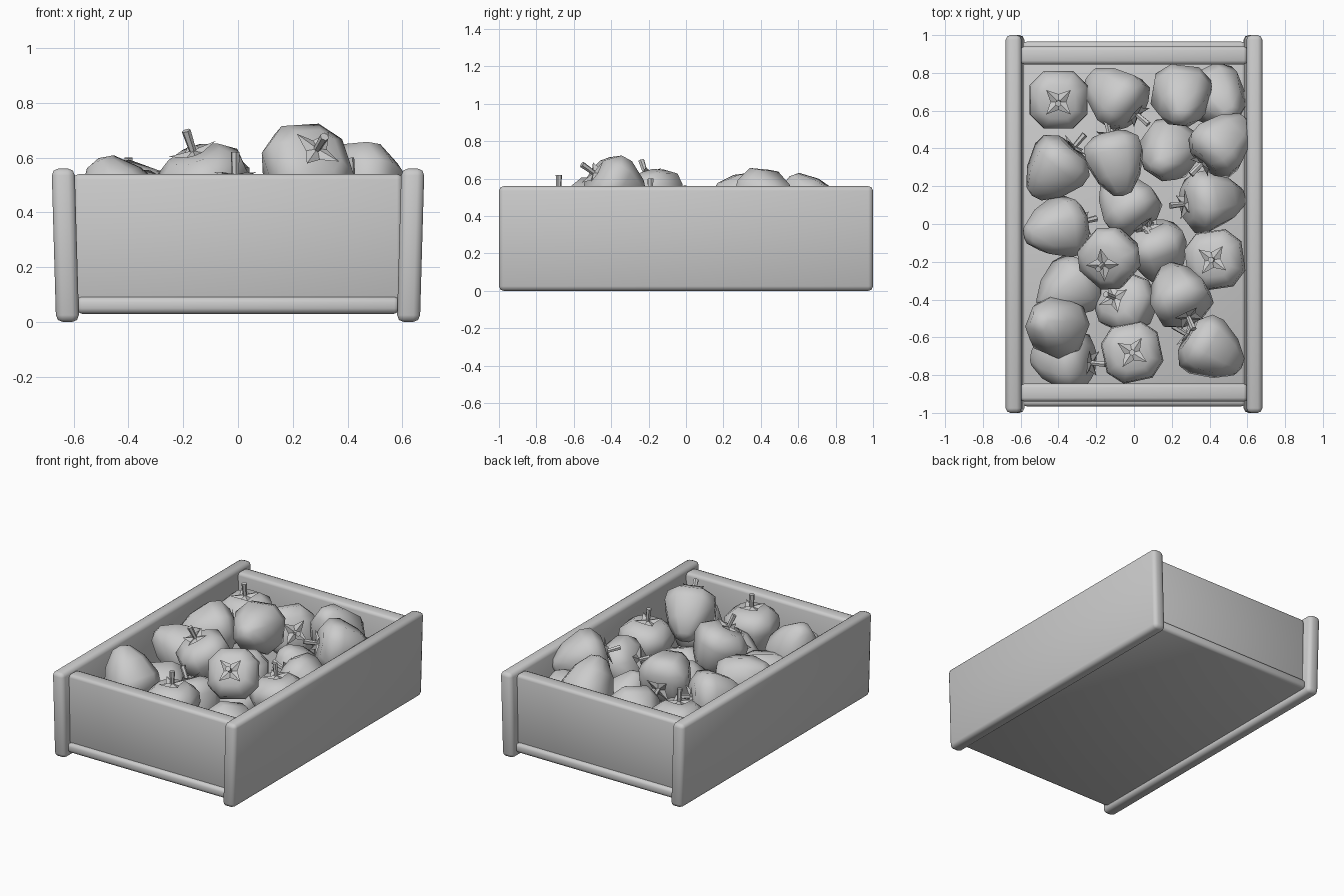
import bpy, bmesh, math
from mathutils import Vector, Matrix

if "Cube" in bpy.data.objects:
    bpy.data.objects.remove(bpy.data.objects["Cube"])


def add_object(name, bm):
    bmesh.ops.recalc_face_normals(bm, faces=bm.faces)
    me = bpy.data.meshes.new(name)
    bm.to_mesh(me)
    bm.free()
    ob = bpy.data.objects.new(name, me)
    bpy.context.collection.objects.link(ob)
    return ob


def smooth(ob, angle):
    bpy.ops.object.select_all(action='DESELECT')
    ob.select_set(True)
    bpy.context.view_layer.objects.active = ob
    bpy.ops.object.shade_smooth_by_angle(angle=math.radians(angle))


def board(name, lo, hi, bevel, lean=0.0, segments=2):
    """Rounded plank between two corners; lean shifts its top along x."""
    lo, hi = Vector(lo), Vector(hi)
    size = hi - lo
    bm = bmesh.new()
    bmesh.ops.create_cube(bm, size=1)
    for v in bm.verts:
        top = v.co.z > 0
        v.co = (lo + hi) / 2 + Vector(a * b for a, b in zip(v.co, size))
        if top:
            v.co.x += lean
    bmesh.ops.bevel(bm, geom=bm.edges[:], offset=bevel, segments=segments,
                    profile=0.5, affect='EDGES')
    ob = add_object(name, bm)
    smooth(ob, 50)
    return ob


# Crate: leaning side boards, end boards and a floor that sticks out at the ends
board("side_board_right", (0.58, -1, 0), (0.664, 1, 0.56), 0.025, 0.016)
board("side_board_left", (-0.664, -1, 0), (-0.58, 1, 0.56), 0.025, -0.016)
board("end_board_front", (-0.6, -0.94, 0.06), (0.6, -0.845, 0.54), 0.02)
board("end_board_back", (-0.6, 0.845, 0.06), (0.6, 0.94, 0.54), 0.02)
board("floor_board", (-0.59, -0.965, 0.03), (0.59, 0.965, 0.092), 0.02)


# Fruit body: squarish eight-sided lathe with a blunt tip, stem end at +z
def ring(bm, r, z):
    angles = [math.radians(90 * k + 45 + s) for k in range(4) for s in (-18, 18)]
    return [bm.verts.new((r * math.cos(a), r * math.sin(a), z)) for a in angles]


def fruit_body():
    bm = bmesh.new()
    profile = [(0.055, -0.185), (0.125, -0.10), (0.172, 0.02),
               (0.165, 0.085), (0.10, 0.135)]
    rings = [ring(bm, r, z) for r, z in profile]
    for a, b in zip(rings, rings[1:]):
        for i in range(8):
            j = (i + 1) % 8
            bm.faces.new((a[i], a[j], b[j], b[i]))
    for end, z in ((rings[0], -0.20), (rings[-1], 0.128)):
        tip = bm.verts.new((0, 0, z))
        for i in range(8):
            bm.faces.new((end[i], end[(i + 1) % 8], tip))
    return bm


# Calyx: four-pointed leaf star
def calyx_mesh():
    bm = bmesh.new()
    star = []
    for i in range(8):
        r, z = ((0.092, 0.157), (0.042, 0.14))[i % 2]
        a = math.radians(45 * i + 45)
        star.append(bm.verts.new((r * math.cos(a), r * math.sin(a), z)))
    top, low = bm.verts.new((0, 0, 0.15)), bm.verts.new((0, 0, 0.128))
    for i in range(8):
        j = (i + 1) % 8
        bm.faces.new((star[i], star[j], top))
        bm.faces.new((star[j], star[i], low))
    return bm


# Stem: short six-sided peg
def stem_mesh():
    bm = bmesh.new()
    bmesh.ops.create_cone(bm, cap_ends=True, segments=6, radius1=0.013,
                          radius2=0.017, depth=0.09,
                          matrix=Matrix.Translation((0, 0, 0.185)))
    return bm


masters = {"fruit": add_object("fruit", fruit_body()),
           "calyx": add_object("calyx", calyx_mesh()),
           "stem": add_object("stem", stem_mesh())}
for key, ob in masters.items():
    smooth(ob, 60 if key == "fruit" else 35)

# Placement of each fruit: centre x, y, z and stem direction
heap = [
    (-0.40, 0.66, 0.37, 0.0, -0.1, 1), (-0.09, 0.67, 0.36, 0.7, -0.6, 0.3),
    (0.25, 0.67, 0.45, 0.0, 0.5, -0.7), (0.44, 0.67, 0.30, -0.3, 0.4, -0.6),
    (-0.41, 0.30, 0.42, 0.6, 0.7, 0.1), (-0.10, 0.34, 0.49, -0.2, 0.9, -0.2),
    (0.46, 0.42, 0.49, -0.6, -0.6, 0.2), (0.18, 0.38, 0.26, 0.2, 0.4, -0.8),
    (0.40, 0.12, 0.35, -0.9, -0.1, 0.4), (-0.40, -0.02, 0.41, 0.8, 0.2, -0.4),
    (-0.03, 0.10, 0.30, 0.5, -0.7, 0.3), (-0.12, -0.17, 0.49, -0.3, -0.3, 0.9),
    (0.43, -0.19, 0.37, -0.1, 0.0, 1), (0.12, -0.14, 0.27, -0.2, 0.7, 0.3),
    (-0.34, -0.34, 0.30, 0.7, 0.5, -0.3), (-0.03, -0.42, 0.31, -0.5, 0.2, 0.8),
    (0.24, -0.38, 0.55, 0.3, -0.7, 0.5), (-0.42, -0.54, 0.42, 0.4, -0.1, -0.8),
    (-0.01, -0.68, 0.39, 0.0, 0.0, 1), (0.40, -0.66, 0.33, -0.8, 0.5, 0.1),
    (-0.36, -0.72, 0.27, 0.9, -0.1, 0.4),
]
for n, (x, y, z, *d) in enumerate(heap):
    rot = Vector(d).to_track_quat('Z', 'Y').to_matrix().to_4x4()
    spin = Matrix.Rotation(math.radians((n % 5) * 4), 4, 'Z')
    place = Matrix.Translation((x, y, z)) @ rot @ spin
    for key, master in masters.items():
        ob = master if n == 0 else master.copy()
        if n:
            bpy.context.collection.objects.link(ob)
        ob.name = f"{key}_{n + 1}"
        ob.matrix_world = place
